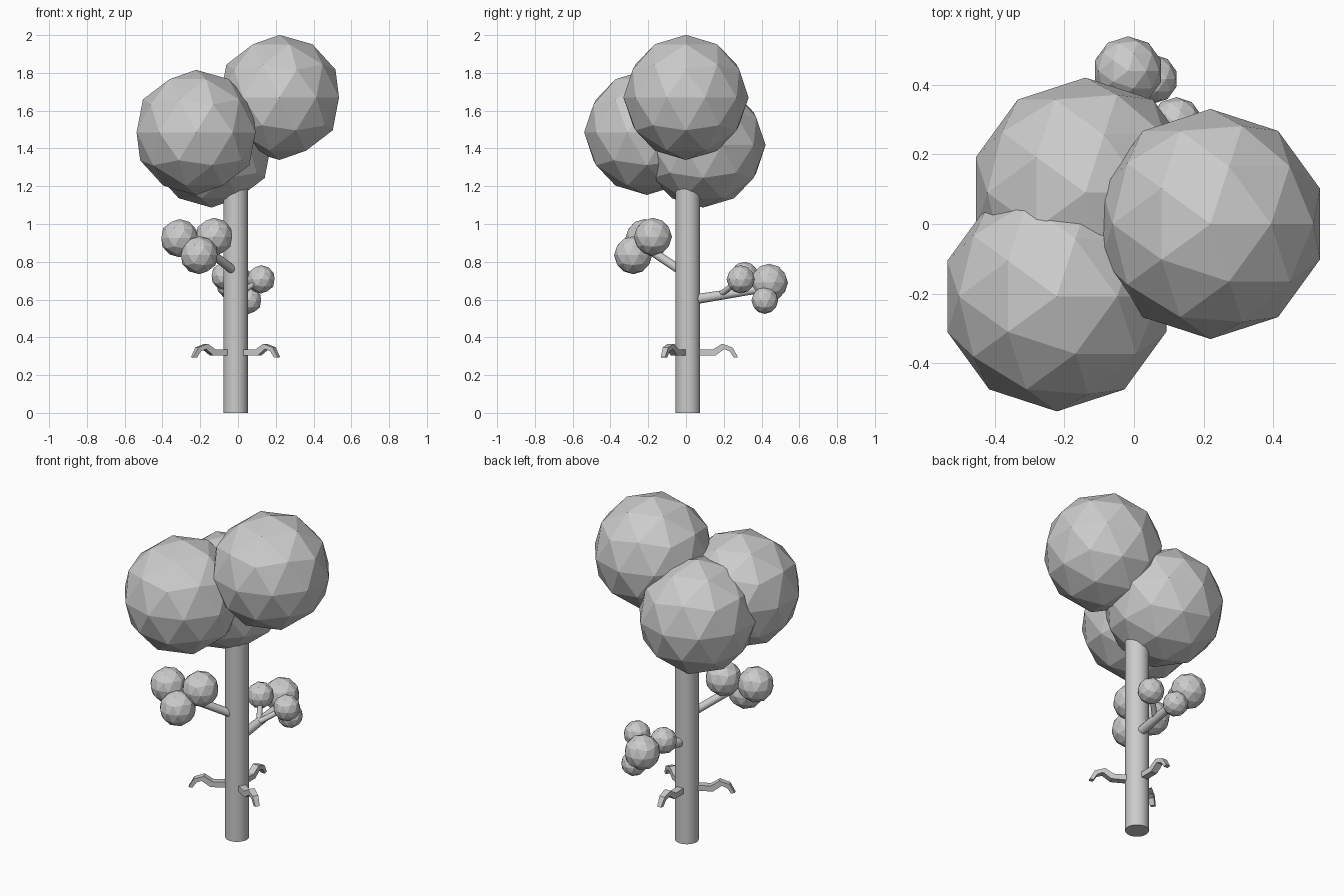
import bpy, bmesh, math
from mathutils import Vector, Matrix

if "Cube" in bpy.data.objects:
    bpy.data.objects.remove(bpy.data.objects["Cube"])

TRUNK = Vector((-0.013, 0.01, 0))


def finish(name, bm):
    bmesh.ops.recalc_face_normals(bm, faces=bm.faces[:])
    me = bpy.data.meshes.new(name)
    bm.to_mesh(me)
    bm.free()
    ob = bpy.data.objects.new(name, me)
    bpy.context.collection.objects.link(ob)
    return ob


def ball(name, center, r):
    bm = bmesh.new()
    bmesh.ops.create_icosphere(bm, subdivisions=2, radius=r,
                               matrix=Matrix.Translation(center))
    return finish(name, bm)


def rod(name, a, b, r1, r2, sides):
    a, b = Vector(a), Vector(b)
    d = b - a
    m = Matrix.Translation((a + b) / 2) @ d.to_track_quat('Z', 'Y').to_matrix().to_4x4()
    bm = bmesh.new()
    bmesh.ops.create_cone(bm, cap_ends=True, segments=sides, radius1=r1,
                          radius2=r2, depth=d.length, matrix=m)
    ob = finish(name, bm)
    ob.data.shade_smooth()
    ob.data.set_sharp_from_angle(angle=math.radians(40))
    return ob


# trunk
rod("trunk", TRUNK, TRUNK + Vector((0, 0, 1.32)), 0.065, 0.065, 32)

# crown
for i, c in enumerate([(0.22, 0, 1.67), (-0.222, -0.208, 1.485), (-0.14, 0.09, 1.418)]):
    ball(f"crown_{i + 1}", c, 0.331)

# front left branch with foliage
rod("front_branch", (0, 0, 0.735), (-0.18, -0.21, 0.875), 0.023, 0.023, 16)
for i, c in enumerate([(-0.31, -0.22, 0.925), (-0.127, -0.175, 0.932), (-0.205, -0.28, 0.835)]):
    ball(f"front_foliage_{i + 1}", c, 0.101)

# back branch with twigs and foliage
rod("back_branch", (-0.005, 0.02, 0.597), (0.01, 0.42, 0.66), 0.027, 0.021, 16)
rod("back_twig_1", (0.0, 0.18, 0.625), (0.11, 0.28, 0.7), 0.016, 0.014, 12)
rod("back_twig_2", (0.0, 0.2, 0.63), (-0.06, 0.3, 0.71), 0.016, 0.014, 12)
for i, (c, r) in enumerate([((-0.017, 0.44, 0.69), 0.1), ((0.122, 0.29, 0.707), 0.075),
                            ((0.055, 0.417, 0.595), 0.071), ((-0.068, 0.31, 0.725), 0.075)]):
    ball(f"back_foliage_{i + 1}", c, r)

# drooping leaves: (lower r, lower z, upper r, upper z, half width)
SECTIONS = [(0.03, 0.303, 0.03, 0.337, 0.020), (0.145, 0.303, 0.132, 0.335, 0.020),
            (0.192, 0.338, 0.180, 0.366, 0.020), (0.222, 0.326, 0.236, 0.347, 0.017),
            (0.243, 0.292, 0.265, 0.295, 0.013)]
for i in range(3):
    bm = bmesh.new()
    rings = [[bm.verts.new((r, w, z)) for r, z, w in
              ((lr, lz, -hw), (lr, lz, hw), (ur, uz, hw), (ur, uz, -hw))]
             for lr, lz, ur, uz, hw in SECTIONS]
    for a, b in zip(rings, rings[1:]):
        for k in range(4):
            bm.faces.new((a[k], a[(k + 1) % 4], b[(k + 1) % 4], b[k]))
    bm.faces.new(rings[0])
    bm.faces.new(rings[-1])
    spin = Matrix.Rotation(math.radians(90 + 120 * i), 4, 'Z')
    bm.transform(Matrix.Translation(TRUNK) @ spin)
    finish(f"leaf_{i + 1}", bm)
